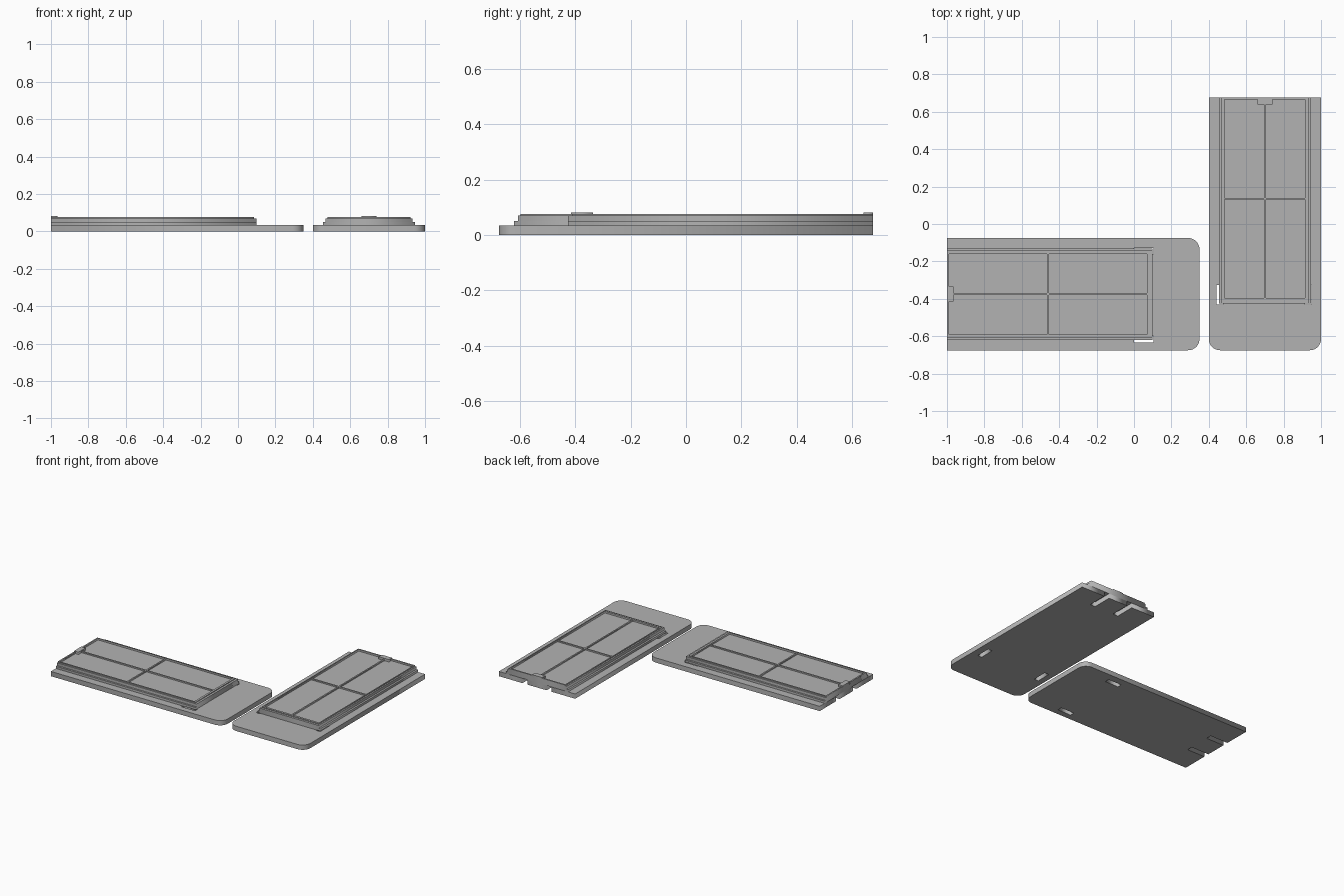
import bpy, math
from mathutils import Matrix

if "Cube" in bpy.data.objects:
    bpy.data.objects.remove(bpy.data.objects["Cube"])

grey = bpy.data.materials.new("plain grey")
grey.diffuse_color = (0.45, 0.45, 0.45, 1)
grey.use_nodes = True
grey.node_tree.nodes["Principled BSDF"].inputs["Base Color"].default_value = grey.diffuse_color

# Local panel frame: u runs from the cut end (0) to the rounded end, v is across
LENGTH, HALF = 1.35, 0.30


def rect(u0, u1, v0, v1):
    return [(u0, v0), (u1, v0), (u1, v1), (u0, v1)]


def arc(cu, cv, r, start, end, steps=8):
    return [(cu + r * math.cos(math.radians(start + (end - start) * i / steps)),
             cv + r * math.sin(math.radians(start + (end - start) * i / steps)))
            for i in range(steps + 1)]


def slab(name, loops, z0, z1, place):
    """Flat plate from an outer loop and optional hole loops."""
    cu = bpy.data.curves.new(name, 'CURVE')
    cu.dimensions = '2D'
    cu.fill_mode = 'BOTH'
    cu.extrude = (z1 - z0) / 2
    for loop in loops:
        sp = cu.splines.new('POLY')
        sp.points.add(len(loop) - 1)
        for p, (u, v) in zip(sp.points, loop):
            p.co = (u, v, 0, 1)
        sp.use_cyclic_u = True
    ob = bpy.data.objects.new(name, cu)
    bpy.context.collection.objects.link(ob)
    bpy.ops.object.select_all(action='DESELECT')
    ob.select_set(True)
    bpy.context.view_layer.objects.active = ob
    bpy.ops.object.convert(target='MESH')
    ob = bpy.context.view_layer.objects.active
    ob.name = name
    ob.data.transform(Matrix.Translation((0, 0, (z0 + z1) / 2)))
    ob.data.materials.clear()
    ob.data.materials.append(grey)
    ob.matrix_world = place
    return ob


def panel(tag, place):
    def part(name, loops, z0, z1):
        slab(tag + "_" + name, loops, z0, z1, place)

    # base board: rounded far corners, two open slots in the cut end
    r = 0.06
    outline = [(0, -HALF)]
    outline += arc(LENGTH - r, -HALF + r, r, -90, 0)
    outline += arc(LENGTH - r, HALF - r, r, 0, 90)
    outline.append((0, HALF))
    for v in (0.095, -0.095):
        outline += [(0, v + 0.02), (0.14, v + 0.02), (0.14, v - 0.02), (0, v - 0.02)]
    holes = [rect(1.0, 1.105, -0.258, -0.225), rect(1.0, 1.105, 0.215, 0.248)]
    part("base_board", [outline] + holes, 0, 0.034)

    # stepped window frame
    opening = rect(0.01, 1.07, -0.215, 0.215)
    part("frame_ledge", [rect(0, 1.1, -0.245, 0.245)], 0.034, 0.05)
    part("frame_body", [rect(0, 1.1, -0.232, 0.232), opening], 0.05, 0.07)
    part("frame_lip", [rect(0, 1.085, -0.222, 0.222), opening], 0.07, 0.076)

    # recessed pane with crossing bars
    part("pane", [opening], 0.05, 0.064)
    part("long_bar", [rect(0.01, 1.07, -0.005, 0.005)], 0.064, 0.073)
    part("cross_bar", [rect(0.535, 0.545, -0.215, 0.215)], 0.064, 0.073)

    # small stop at the middle of the cut end
    part("end_stop", [rect(0, 0.035, -0.04, 0.04)], 0.064, 0.081)


panel("left", Matrix.Translation((-1, -0.375, 0)))
panel("right", Matrix.Translation((0.7, 0.675, 0)) @ Matrix.Rotation(-math.pi / 2, 4, 'Z'))
